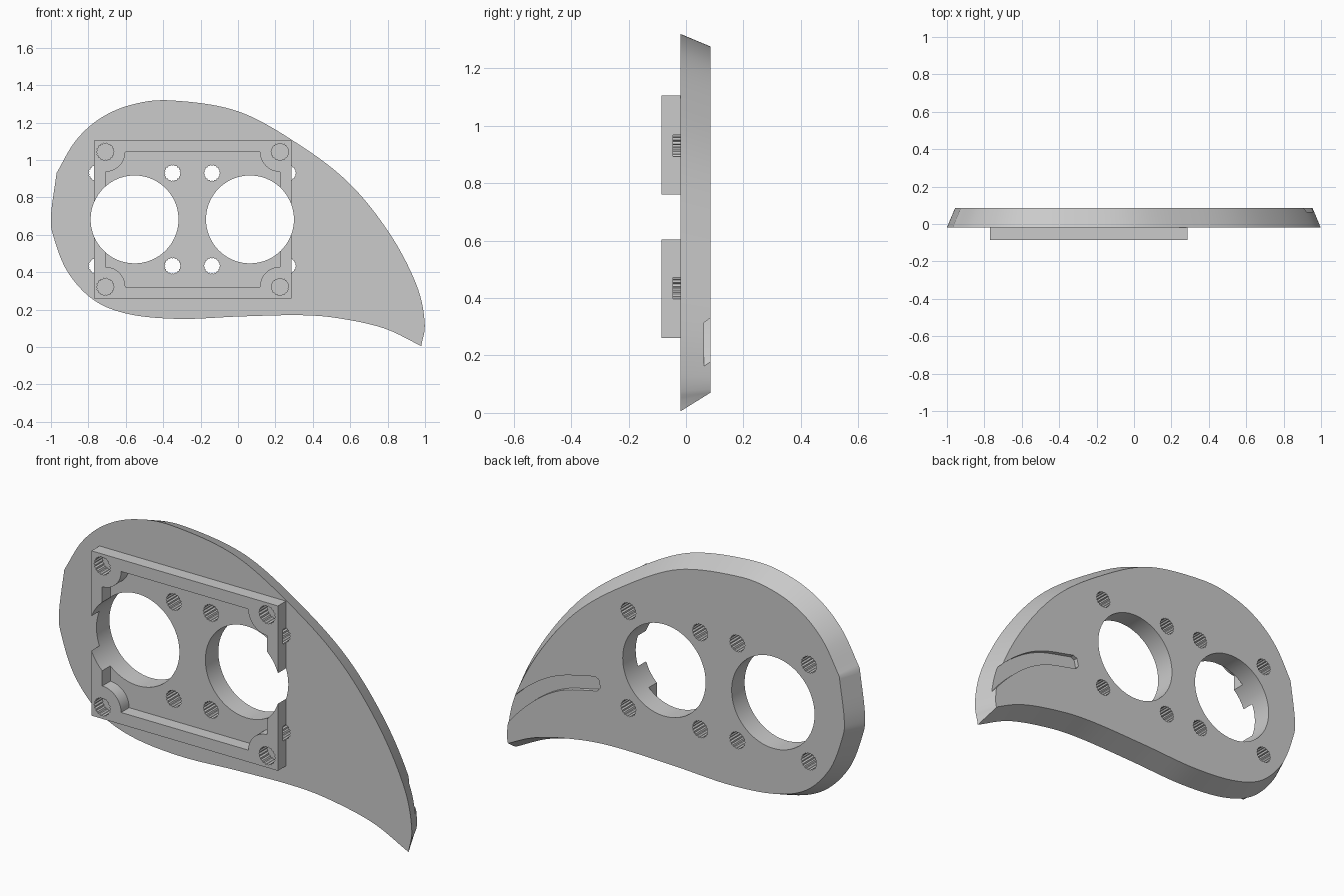
import bpy, bmesh, math
from mathutils import Vector
from mathutils.geometry import intersect_point_line

cube = bpy.data.objects.get("Cube")
if cube:
    bpy.data.objects.remove(cube, do_unlink=True)

grey = bpy.data.materials.new("plain grey")
grey.use_nodes = True
grey.diffuse_color = (0.6, 0.6, 0.6, 1)
grey.node_tree.nodes["Principled BSDF"].inputs["Base Color"].default_value = (0.6, 0.6, 0.6, 1)

FRONT, BACK, FRAME_FRONT = -0.02, 0.085, -0.085


def spline(points, steps=10):
    """Smooth curve through the points, last point left out."""
    p = [Vector(q) for q in points]
    p = [2 * p[0] - p[1]] + p + [2 * p[-1] - p[-2]]
    out = []
    for a, b, c, d in zip(p, p[1:], p[2:], p[3:]):
        for i in range(steps):
            t = i / steps
            out.append(0.5 * (2 * b + (c - a) * t + (2 * a - 5 * b + 4 * c - d) * t * t
                              + (3 * b - a - 3 * c + d) * t ** 3))
    return out


def gap(p, a, b):
    """Distance from a point to a segment."""
    t = min(1, max(0, intersect_point_line(p, a, b)[1]))
    return (p - a.lerp(b, t)).length


def inset(loop, dist, tip):
    """Mitred inward offset of a clockwise outline; overlaps fold into the tip."""
    out = []
    for i, p in enumerate(loop):
        d1 = (p - loop[i - 1]).normalized()
        d2 = (loop[(i + 1) % len(loop)] - p).normalized()
        n1, n2 = Vector((d1.y, -d1.x)), Vector((d2.y, -d2.x))
        out.append(p + (n1 + n2) * dist / (1 + n1.dot(n2)))
    return [q if min(gap(q, loop[i - 1], loop[i]) for i in range(len(loop))) > dist - 0.0001
            else out[tip] for q in out]


def prism(name, loop, y0, y1, back_loop=None):
    """Solid between an outline at y0 and an outline at y1."""
    bm = bmesh.new()
    a = [bm.verts.new((p[0], y0, p[1])) for p in loop]
    b = [bm.verts.new((p[0], y1, p[1])) for p in (back_loop or loop)]
    bm.faces.new(a)
    bm.faces.new(b[::-1])
    for i in range(len(a)):
        bm.faces.new((a[i - 1], b[i - 1], b[i], a[i]))
    bmesh.ops.remove_doubles(bm, verts=bm.verts, dist=0.00001)
    bmesh.ops.recalc_face_normals(bm, faces=bm.faces)
    me = bpy.data.meshes.new(name)
    bm.to_mesh(me)
    bm.free()
    me.materials.append(grey)
    obj = bpy.data.objects.new(name, me)
    bpy.context.collection.objects.link(obj)
    return obj


def circle(x, z, r, n=72, tooth=0.0):
    return [(x + (r - tooth * (i % 2)) * math.cos(math.tau * i / n),
             z + (r - tooth * (i % 2)) * math.sin(math.tau * i / n)) for i in range(n)]


def cut(obj, cutters):
    for c in cutters:
        m = obj.modifiers.new("cut", "BOOLEAN")
        m.operation, m.solver, m.object = "DIFFERENCE", "EXACT", c
    dg = bpy.context.evaluated_depsgraph_get()
    me = bpy.data.meshes.new_from_object(obj.evaluated_get(dg))
    obj.modifiers.clear()
    obj.data = me
    me.shade_smooth()
    me.set_sharp_from_angle(angle=math.radians(25))


# Teardrop plate with a bevelled rim
upper = spline([(-0.97, 0.93), (-0.87, 1.1), (-0.74, 1.22), (-0.57, 1.295), (-0.355, 1.318),
                (0, 1.26), (0.33, 1.08), (0.6, 0.87), (0.815, 0.6), (0.955, 0.33),
                (0.998, 0.13), (0.98, 0.005)])
lower = spline([(0.98, 0.005), (0.78, 0.1), (0.54, 0.153), (0.33, 0.17), (0.01, 0.163),
                (-0.31, 0.15), (-0.58, 0.175), (-0.77, 0.25), (-0.91, 0.4), (-0.985, 0.585),
                (-1, 0.7), (-0.97, 0.93)])
outline = upper + lower
plate = prism("teardrop_plate", outline, FRONT, BACK, inset(outline, 0.044, len(upper)))

# Square frame on the front
cx, cz = -0.2425, 0.6825
hx, hz = 0.467, 0.361
rim = 0.061
corners = [(1, 1), (-1, 1), (-1, -1), (1, -1)]
frame = prism("front_frame", [(cx + sx * (hx + rim), cz + sz * (hz + rim)) for sx, sz in corners],
              FRAME_FRONT, FRONT)

# Frame opening with round corner bosses left standing
opening = []
for k, (sx, sz) in enumerate(corners):
    for i in range(13):
        a = math.radians(-90 + 90 * k - 90 * i / 12)
        opening.append((cx + sx * hx + 0.107 * math.cos(a), cz + sz * hz + 0.107 * math.sin(a)))
opening_cutter = prism("opening_cutter", opening, -0.2, 0.1)

# Two large round holes, each with four toothed holes around it
large, small, screw = [], [], []
for x in (-0.553, 0.064):
    large.append(prism("large_hole_cutter", circle(x, 0.682, 0.235), -0.2, 0.2))
    for sx, sz in corners:
        small.append(prism("small_hole_cutter",
                           circle(x + sx * 0.203, 0.682 + sz * 0.248, 0.044, 36, 0.005), -0.045, 0.2))

# Blind screw holes in the frame corners
for sx, sz in corners:
    screw.append(prism("screw_hole_cutter",
                       circle(cx + sx * hx, cz + sz * hz, 0.047, 36, 0.005), -0.2, 0.0))

# Curved groove on the back, running out through the rim
path = spline([(0.45, 0.51), (0.65, 0.46), (0.8, 0.375), (0.94, 0.245), (1.05, 0.1)])
left, right = [], []
for p, q in zip(path, path[1:]):
    d = (q - p).normalized() * 0.036
    left.append(p + Vector((-d.y, d.x)))
    right.append(p - Vector((-d.y, d.x)))
end = (path[0] - path[1]).normalized() * 0.02
cap = [path[0] + end + (right[0] - path[0]) * 0.6, path[0] + end + (left[0] - path[0]) * 0.6]
groove = prism("groove_cutter", left + right[::-1] + cap, 0.063, 0.2)

cut(plate, large + small + [groove])
cut(frame, [opening_cutter] + large + small + screw)

for c in large + small + screw + [opening_cutter, groove]:
    bpy.data.objects.remove(c, do_unlink=True)
